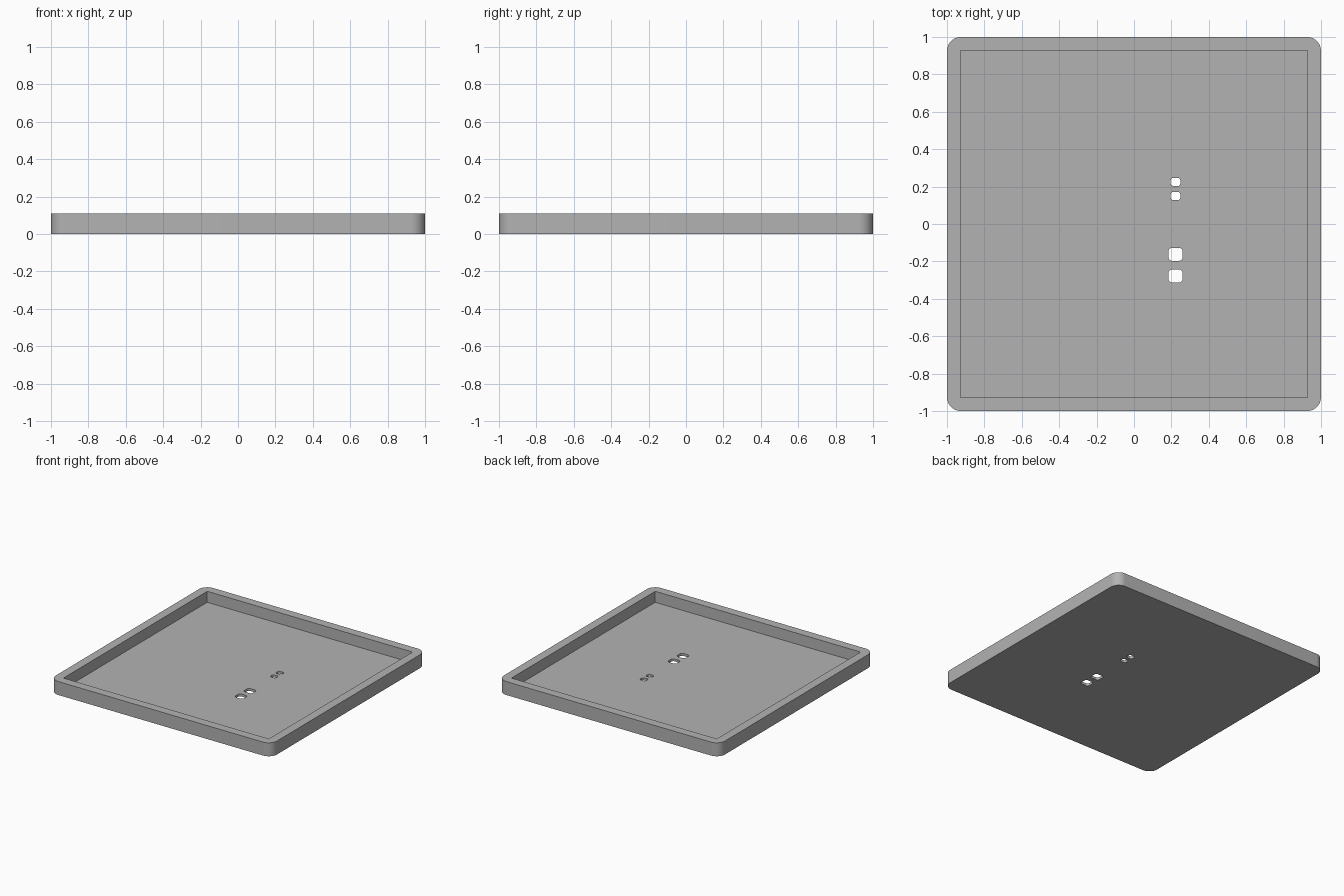
import bpy
import bmesh
from math import cos, sin, pi, radians

if "Cube" in bpy.data.objects:
    bpy.data.objects.remove(bpy.data.objects["Cube"])

HEIGHT = 0.11
FLOOR = 0.02

grey = bpy.data.materials.new("plain grey")
grey.use_nodes = True
colour = (0.45, 0.45, 0.45, 1)
grey.diffuse_color = colour
grey.node_tree.nodes["Principled BSDF"].inputs["Base Color"].default_value = colour


def rounded_block(name, centre, size, z_low, z_high, radius, steps=8):
    """Extrude a rectangle, rounding its corners when radius is above zero."""
    bm = bmesh.new()
    outline = []
    for corner in range(4):
        start = corner * pi / 2
        sx = 1 if corner in (0, 3) else -1
        sy = 1 if corner in (0, 1) else -1
        count = steps if radius else 0
        for i in range(count + 1):
            a = start + (i / count * pi / 2 if count else 0)
            x = centre[0] + sx * (size[0] / 2 - radius) + radius * cos(a)
            y = centre[1] + sy * (size[1] / 2 - radius) + radius * sin(a)
            outline.append(bm.verts.new((x, y, z_low)))
    base = bm.faces.new(outline)
    top = bmesh.ops.extrude_face_region(bm, geom=[base])["geom"]
    verts = [v for v in top if isinstance(v, bmesh.types.BMVert)]
    bmesh.ops.translate(bm, verts=verts, vec=(0, 0, z_high - z_low))
    bmesh.ops.recalc_face_normals(bm, faces=bm.faces)
    mesh = bpy.data.meshes.new(name)
    bm.to_mesh(mesh)
    bm.free()
    mesh.materials.append(grey)
    obj = bpy.data.objects.new(name, mesh)
    bpy.context.collection.objects.link(obj)
    return obj


def cut(target, cutter):
    cutter.hide_render = True
    mod = target.modifiers.new(cutter.name, 'BOOLEAN')
    mod.operation = 'DIFFERENCE'
    mod.solver = 'EXACT'
    mod.object = cutter
    bpy.context.view_layer.objects.active = target
    bpy.ops.object.modifier_apply(modifier=mod.name)
    bpy.data.objects.remove(cutter)


# Tray body with rounded outer corners
tray = rounded_block("tray", (0, 0), (2, 2), 0, HEIGHT, 0.075, 12)

# Square-cornered recess that leaves the rim and floor
cut(tray, rounded_block("recess", (0, 0), (1.856, 1.856), FLOOR, 0.3, 0))

# Two small and two large slots through the floor
for y, w, h, r in ((0.225, 0.052, 0.044, 0.015), (0.15, 0.052, 0.044, 0.015),
                   (-0.162, 0.076, 0.07, 0.02), (-0.278, 0.076, 0.07, 0.02)):
    cut(tray, rounded_block("slot", (0.222, y), (w, h), -0.1, 0.2, r))

# Smooth the rounded corners, keep the rim edges crisp
bpy.ops.object.select_all(action='DESELECT')
tray.select_set(True)
bpy.context.view_layer.objects.active = tray
bpy.ops.object.shade_smooth_by_angle(angle=radians(30))
